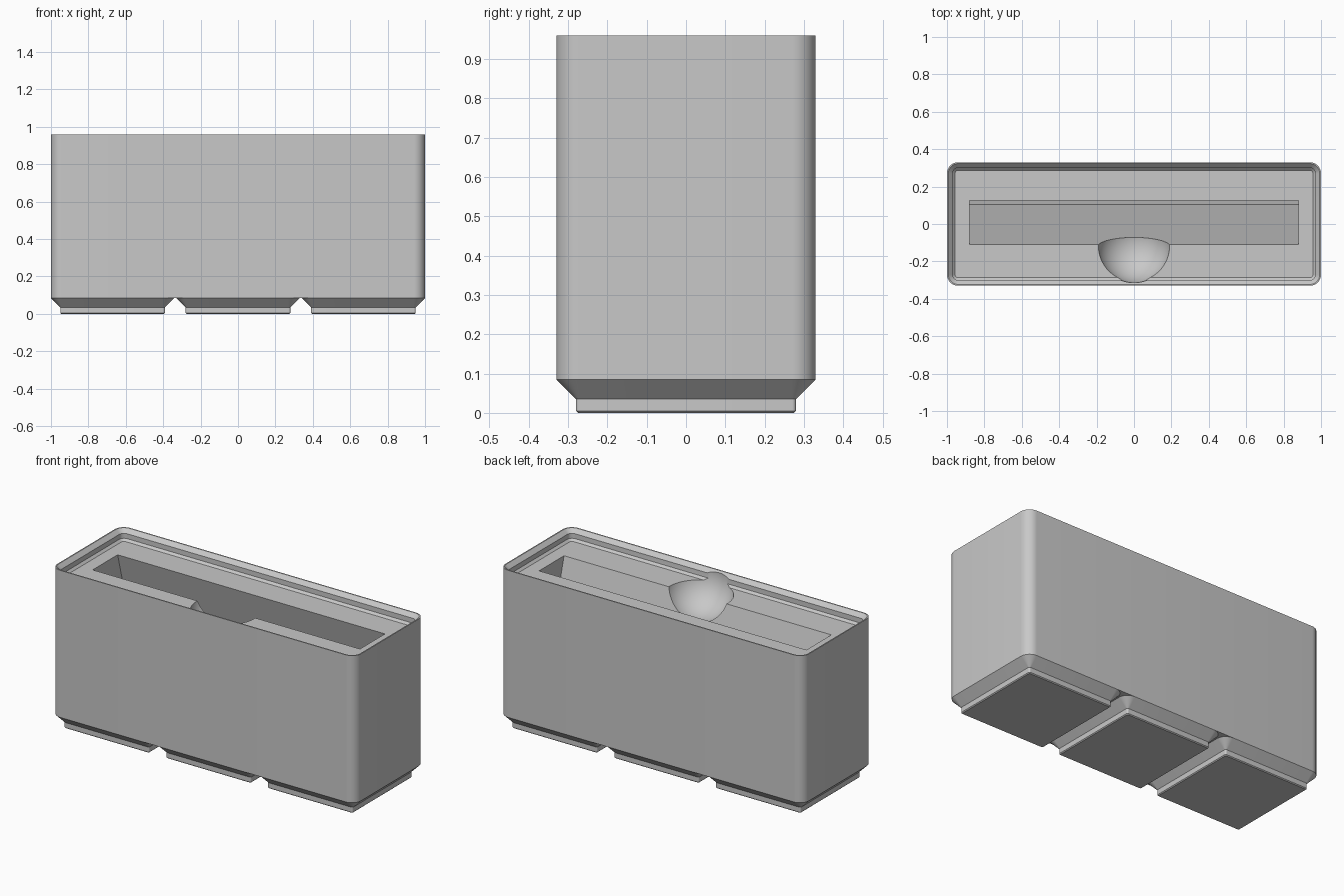
import bpy, bmesh, math

if "Cube" in bpy.data.objects:
    bpy.data.objects.remove(bpy.data.objects["Cube"])

HALF_X, HALF_Y, RADIUS = 1.0, 0.33, 0.06
BASE_Z, FLOOR_Z, TOP_Z = 0.085, 0.895, 0.96
PITCH = 0.67

grey = bpy.data.materials.new("light grey plastic")
grey.use_nodes = True
grey.diffuse_color = (0.58, 0.58, 0.58, 1)
grey.node_tree.nodes["Principled BSDF"].inputs["Base Color"].default_value = (0.58, 0.58, 0.58, 1)


def add_object(name, bm):
    bmesh.ops.recalc_face_normals(bm, faces=bm.faces)
    mesh = bpy.data.meshes.new(name)
    bm.to_mesh(mesh)
    bm.free()
    mesh.materials.append(grey)
    obj = bpy.data.objects.new(name, mesh)
    bpy.context.collection.objects.link(obj)
    return obj


def rounded_ring(bm, hx, hy, r, z, cx, steps=10):
    ring = []
    for corner, (sx, sy) in enumerate([(1, 1), (-1, 1), (-1, -1), (1, -1)]):
        for i in range(steps + 1):
            a = (corner + i / steps) * math.pi / 2
            ring.append(bm.verts.new((cx + sx * (hx - r) + r * math.cos(a),
                                      sy * (hy - r) + r * math.sin(a), z)))
    return ring


def loft(name, hx, hy, profile, cx=0, cap_end=True):
    """Skin rounded rectangles given as (inset, height) pairs."""
    bm = bmesh.new()
    rings = [rounded_ring(bm, hx - d, hy - d, max(RADIUS - d, 0.008), z, cx)
             for d, z in profile]
    for a, b in zip(rings, rings[1:]):
        for i in range(len(a)):
            j = (i + 1) % len(a)
            bm.faces.new((a[i], a[j], b[j], b[i]))
    bm.faces.new(rings[0])
    if cap_end:
        bm.faces.new(rings[-1])
    return add_object(name, bm)


def smooth(obj):
    bpy.ops.object.select_all(action="DESELECT")
    obj.select_set(True)
    bpy.context.view_layer.objects.active = obj
    bpy.ops.object.shade_smooth_by_angle(angle=math.radians(30))


# Solid body with a stepped stacking lip around the recessed top
body = loft("bin_body", HALF_X, HALF_Y, [
    (0, BASE_Z), (0, TOP_Z), (0.007, TOP_Z), (0.03, TOP_Z - 0.023),
    (0.03, TOP_Z - 0.052), (0.043, FLOOR_Z)])

# Leaning slot cutter, tilted back 15 degrees
lean = math.tan(math.radians(15))
above = 0.05
slot_profile = [(-0.11 - above * lean, FLOOR_Z + above), (0.105, 0.098),
                (0.322, 0.157), (0.125 - above * lean, FLOOR_Z + above)]
bm = bmesh.new()
face = bm.faces.new([bm.verts.new((-0.88, y, z)) for y, z in slot_profile])
extruded = bmesh.ops.extrude_face_region(bm, geom=[face])["geom"]
bmesh.ops.translate(bm, vec=(1.76, 0, 0),
                    verts=[v for v in extruded if isinstance(v, bmesh.types.BMVert)])
slot = add_object("slot_cutter", bm)

# Round finger scoop cutter
bm = bmesh.new()
bmesh.ops.create_uvsphere(bm, u_segments=64, v_segments=32, radius=0.197)
bmesh.ops.translate(bm, vec=(0, -0.117, 0.945), verts=bm.verts)
scoop = add_object("scoop_cutter", bm)

# Carve both into the body
for cutter in (slot, scoop):
    cutter.hide_render = True
    mod = body.modifiers.new(cutter.name, "BOOLEAN")
    mod.operation = "DIFFERENCE"
    mod.solver = "EXACT"
    mod.object = cutter
graph = bpy.context.evaluated_depsgraph_get()
body.data = bpy.data.meshes.new_from_object(body.evaluated_get(graph))
body.modifiers.clear()
for cutter in (slot, scoop):
    bpy.data.objects.remove(cutter)
smooth(body)

# Three chamfered feet
for name, side in (("right_foot", -1), ("middle_foot", 0), ("left_foot", 1)):
    foot = loft(name, HALF_Y, HALF_Y, [
        (0.055, 0), (0.05, 0.005), (0.05, 0.035), (0, BASE_Z)],
        cx=side * PITCH, cap_end=False)
    smooth(foot)
